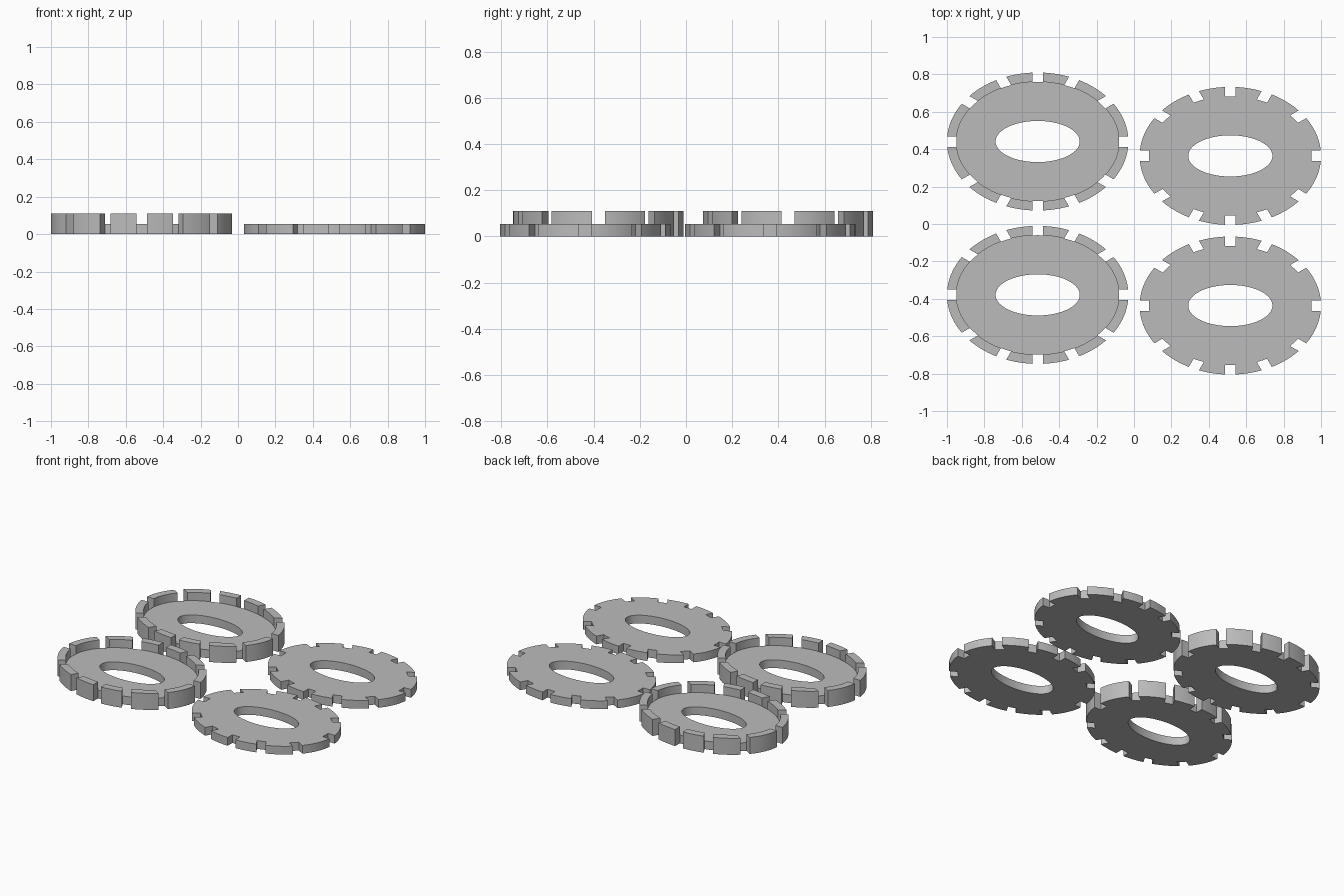
import bpy, bmesh, math

cube = bpy.data.objects.get("Cube")
if cube:
    bpy.data.objects.remove(cube, do_unlink=True)

OUTER, INNER, HOLE = (0.485, 0.369), (0.435, 0.319), (0.225, 0.11)
NOTCHES, NOTCH_WIDTH = 12, 0.056
PLATE, RIM = 0.055, 0.055
TOOTH_STEPS, NOTCH_STEPS = 10, 2

grey = bpy.data.materials.new("plain grey")
grey.use_nodes = True
colour = (0.5, 0.5, 0.5, 1)
grey.diffuse_color = colour
grey.node_tree.nodes["Principled BSDF"].inputs["Base Color"].default_value = colour


def corner(axes, angle, offset):
    """Ellipse parameter where a line parallel to a spoke leaves the ellipse."""
    a, b = axes
    dx, dy = math.cos(angle), math.sin(angle)
    px, py = -dy * offset, dx * offset
    qa = (dx / a) ** 2 + (dy / b) ** 2
    qb = 2 * (px * dx / a ** 2 + py * dy / b ** 2)
    qc = (px / a) ** 2 + (py / b) ** 2 - 1
    s = (-qb + math.sqrt(qb * qb - 4 * qa * qc)) / (2 * qa)
    return math.atan2((py + s * dy) / b, (px + s * dx) / a)


def arc(axes, start, end, steps):
    """Angles from one corner to the next, counter-clockwise."""
    t0, t1 = corner(axes, *start), corner(axes, *end)
    span = (t1 - t0) % math.tau
    return [t0 + span * i / steps for i in range(steps)]


def raise_faces(bm, faces, height):
    result = bmesh.ops.extrude_face_region(bm, geom=faces)["geom"]
    verts = [g for g in result if isinstance(g, bmesh.types.BMVert)]
    bmesh.ops.translate(bm, verts=verts, vec=(0, 0, height))
    return [g for g in result if isinstance(g, bmesh.types.BMFace)]


def notched_ring(name, x, y, rimmed):
    bm = bmesh.new()

    def point(axes, t):
        return bm.verts.new((axes[0] * math.cos(t), axes[1] * math.sin(t), 0))

    # Flat layout: plate columns all round, tooth columns between notches
    hole, inner, outer = [], [], []
    half = NOTCH_WIDTH / 2
    for k in range(NOTCHES):
        a, b = math.tau * k / NOTCHES, math.tau * (k + 1) / NOTCHES
        left, right, following = (a, -half), (a, half), (b, -half)
        angles = (arc(INNER, left, right, NOTCH_STEPS)
                  + arc(INNER, right, following, TOOTH_STEPS))
        inner += [point(INNER, t) for t in angles]
        hole += [point(HOLE, t) for t in angles]
        rim = arc(OUTER, right, following, TOOTH_STEPS)
        rim.append(corner(OUTER, *following))
        outer.append([point(OUTER, t) for t in rim])

    count = len(inner)
    for i in range(count):
        j = (i + 1) % count
        bm.faces.new((hole[i], inner[i], inner[j], hole[j]))
    for k, rim in enumerate(outer):
        base = k * (NOTCH_STEPS + TOOTH_STEPS) + NOTCH_STEPS
        for i in range(TOOTH_STEPS):
            bm.faces.new((inner[base + i], rim[i], rim[i + 1],
                          inner[(base + i + 1) % count]))

    # Plate thickness, then the raised teeth
    top = raise_faces(bm, bm.faces[:], PLATE)
    if rimmed:
        def is_tooth(f):
            c = f.calc_center_median()
            return (c.x / INNER[0]) ** 2 + (c.y / INNER[1]) ** 2 > 1
        teeth = [f for f in top if is_tooth(f)]
        raise_faces(bm, teeth, RIM)
        # Remove the covered faces under the raised teeth
        bmesh.ops.delete(bm, geom=[f for f in teeth if f.is_valid],
                         context="FACES_ONLY")
    bmesh.ops.recalc_face_normals(bm, faces=bm.faces[:])

    mesh = bpy.data.meshes.new(name)
    bm.to_mesh(mesh)
    bm.free()
    mesh.materials.append(grey)
    ring = bpy.data.objects.new(name, mesh)
    ring.location = (x, y, 0)
    bpy.context.collection.objects.link(ring)
    bpy.ops.object.select_all(action="DESELECT")
    ring.select_set(True)
    bpy.context.view_layer.objects.active = ring
    bpy.ops.object.shade_smooth_by_angle(angle=math.radians(30))


notched_ring("rimmed_ring_back", -0.515, 0.441, True)
notched_ring("rimmed_ring_front", -0.515, -0.379, True)
notched_ring("flat_ring_back", 0.515, 0.364, False)
notched_ring("flat_ring_front", 0.515, -0.436, False)
